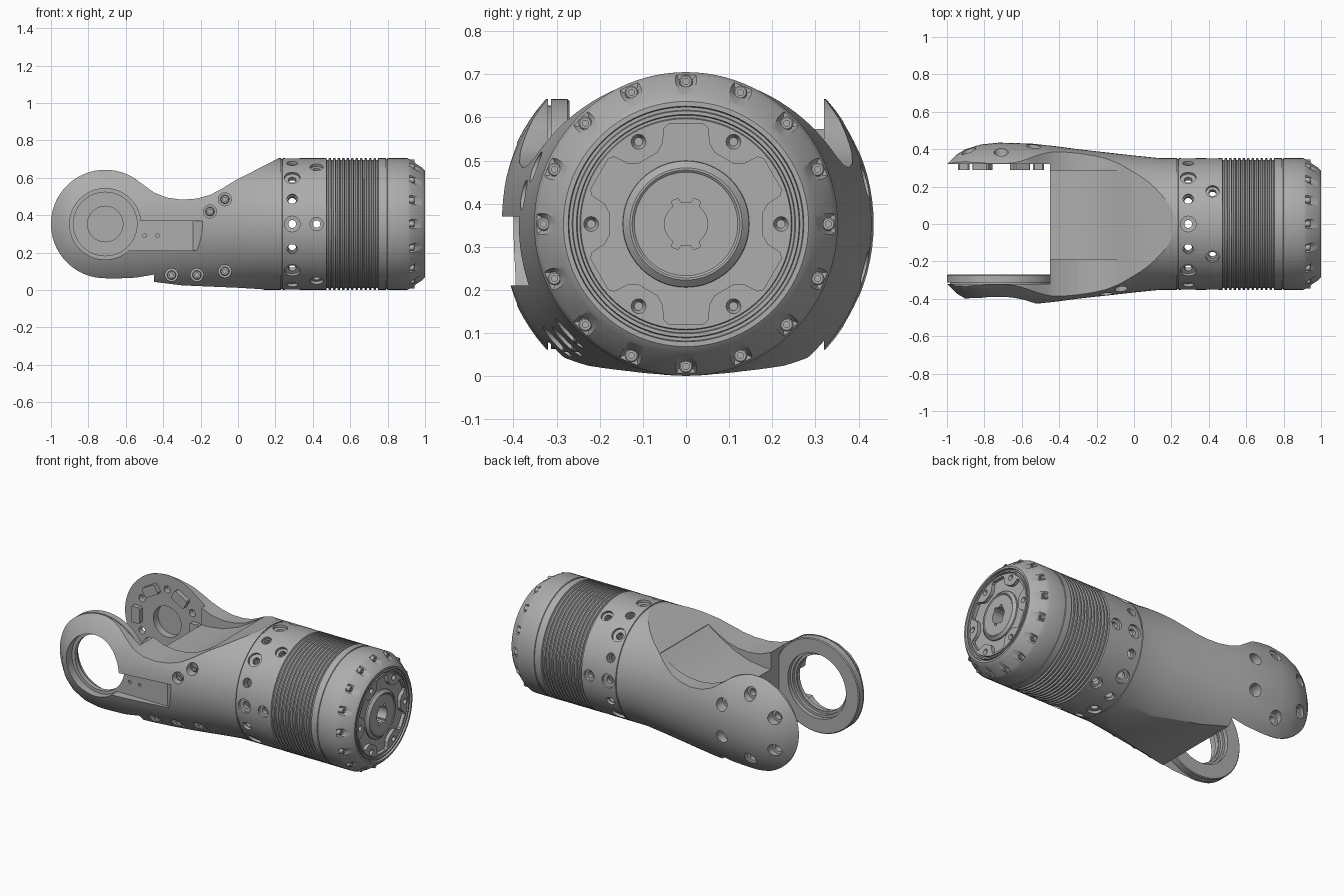
import bpy, bmesh
from math import sin, cos, pi, radians, sqrt
from mathutils import Vector

if "Cube" in bpy.data.objects:
    bpy.data.objects.remove(bpy.data.objects["Cube"])

C = 0.353           # height of the long axis
R = 0.352           # barrel radius
EYE = Vector((-0.71, 0, C))
AXIS = Vector((0, 0, C))
LONG, FRONT, BACK = (1, 0, 0), (0, -1, 0), (0, 1, 0)

grey = bpy.data.materials.new("machined grey")
grey.use_nodes = True
grey.diffuse_color = (0.42, 0.42, 0.42, 1)
for node in grey.node_tree.nodes:
    if node.type == 'BSDF_PRINCIPLED':
        node.inputs["Base Color"].default_value = (0.42, 0.42, 0.42, 1)
parts = []


def lathe(bm, prof, org, d, n=32, closed=False):
    """Turn (distance, radius) points round an axis from org along d."""
    rot = Vector(d).to_track_quat('Z', 'Y').to_matrix()
    rings = []
    if not closed:
        prof = [(prof[0][0], 0)] + list(prof) + [(prof[-1][0], 0)]
    for h, r in prof:
        if r == 0:
            rings.append([bm.verts.new(org + rot @ Vector((0, 0, h)))] * n)
        else:
            rings.append([bm.verts.new(org + rot @ Vector(
                (r * cos(2 * pi * i / n), r * sin(2 * pi * i / n), h)))
                for i in range(n)])
    if closed:
        rings.append(rings[0])
    for a, b in zip(rings, rings[1:]):
        for i in range(n):
            j = (i + 1) % n
            bm.faces.new(list(dict.fromkeys((a[i], a[j], b[j], b[i]))))


def prism(bm, pts, axis, lo, hi):
    """Extrude a flat outline along an axis."""
    place = {'x': lambda u, v, t: (t, u, v),
             'y': lambda u, v, t: (u, t, v),
             'z': lambda u, v, t: (u, v, t)}[axis]
    a = [bm.verts.new(place(u, v, lo)) for u, v in pts]
    b = [bm.verts.new(place(u, v, hi)) for u, v in pts]
    bm.faces.new(a)
    bm.faces.new(b[::-1])
    for i in range(len(a)):
        j = (i + 1) % len(a)
        bm.faces.new((a[i], b[i], b[j], a[j]))


def finish(bm, name, keep=True):
    bmesh.ops.recalc_face_normals(bm, faces=bm.faces[:])
    mesh = bpy.data.meshes.new(name)
    bm.to_mesh(mesh)
    bm.free()
    ob = bpy.data.objects.new(name, mesh)
    bpy.context.scene.collection.objects.link(ob)
    if keep:
        parts.append(ob)
    return ob


def carve(ob, cutter_bm, op='DIFFERENCE'):
    cutter = finish(cutter_bm, "cutter", keep=False)
    cutter.hide_render = True
    mod = ob.modifiers.new("carve", 'BOOLEAN')
    mod.operation, mod.solver, mod.object = op, 'EXACT', cutter
    dg = bpy.context.evaluated_depsgraph_get()
    dg.update()
    mesh = bpy.data.meshes.new_from_object(ob.evaluated_get(dg))
    ob.modifiers.clear()
    ob.data = mesh
    bpy.data.objects.remove(cutter)


def polar(deg, r):
    return r * cos(radians(deg)), r * sin(radians(deg))


def radial(deg):
    return Vector((0, *polar(deg, 1)))


# Fork: turned hull trimmed to its side outline
bm = bmesh.new()
lathe(bm, [(-1.02, .30), (-1, .32), (-.95, .37), (-.9, .4), (-.82, .425),
           (-.72, .435), (-.55, .43), (-.42, .416), (-.3, .4), (0, .366),
           (.14, R), (.23, R)], AXIS, LONG, 96)
fork = finish(bm, "fork")
bm = bmesh.new()
outline = [(.26, .72), (.22, .706), (-.02, .583), (-.08, .545), (-.15, .508),
           (-.22, .489), (-.3, .483), (-.38, .494), (-.45, .522)]
for k in range(45):
    u, v = polar(50 + 5 * k, .29)
    outline.append((EYE.x + u, C + v))
outline += [(-.5, .05), (-.3, .025), (0, .012), (.12, .005), (.26, -.02)]
prism(bm, outline, 'y', -.6, .6)
carve(fork, bm, 'INTERSECT')

# Gap between the arms, then the sloping floor of the web
bm = bmesh.new()
prism(bm, [(-1.1, -.32), (-.45, -.32), (-.45, .32), (-1.1, .32)], 'z', -.2, 1)
carve(fork, bm)
bm = bmesh.new()
prism(bm, [(-.6, .415), (-.4, .418), (-.3, .432), (-.2, .468), (-.1, .525),
           (-.02, .58), (-.02, .9), (-.6, .9)], 'y', -.19, .285)
carve(fork, bm)

# Bearing opening and flat side pocket of the front arm
bm = bmesh.new()
lathe(bm, [(.25, .17), (.345, .17), (.345, .19), (.55, .19)], EYE, FRONT, 64)
carve(fork, bm)
bm = bmesh.new()
prism(bm, [(-.62, -.5), (-.18, -.5), (-.18, -.395), (-.24, -.35), (-.62, -.35)],
      'z', .21, .37)
carve(fork, bm)

# Arm screw holes, pin holes and the drilled back disc
bm = bmesh.new()
screws = bmesh.new()
for x, z in [(-.15, .42), (-.07, .485), (-.355, .08), (-.22, .08), (-.07, .1)]:
    d = sqrt((.366 - .115 * x) ** 2 - (z - C) ** 2)
    at = Vector((x, 0, z))
    lathe(bm, [(d - .04, .035), (d + .12, .035)], at, FRONT, 24)
    lathe(screws, [(d - .06, .024), (d - .02, .024), (d - .015, .02),
                   (d - .015, .011), (d - .03, .011)], at, FRONT, 20)
for x in (-.5, -.43):
    lathe(bm, [(.335, .01), (.4, .01)], Vector((x, 0, .29)), FRONT, 12)
lathe(bm, [(.28, .095), (.365, .095)], EYE, BACK, 48)
for k in range(6):
    u, v = polar(30 + 60 * k, .2)
    lathe(bm, [(.28, .022), (.355, .022), (.355, .038), (.55, .038)],
          EYE + Vector((u, 0, v)), BACK, 24)
carve(fork, bm)
finish(screws, "arm_screws")

# Drive lugs on the inner face of the back disc
bm = bmesh.new()
lug = [(.022, .05), (-.022, .05), (-.03, .042), (-.03, -.042),
       (-.022, -.05), (.022, -.05), (.03, -.042), (.03, .042)]
for k in range(6):
    c, s = polar(60 * k, 1)
    prism(bm, [(EYE.x + (.2 + a) * c - b * s, C + (.2 + a) * s + b * c)
               for a, b in lug], 'y', .29, .33)
finish(bm, "drive_lugs")

# Bearing ring behind the front arm
bm = bmesh.new()
lathe(bm, [(.27, .285), (.27, .2), (.295, .2), (.295, .185), (.315, .185),
           (.315, .172), (.335, .172), (.335, .275), (.313, .275),
           (.313, .29), (.275, .29)], EYE, FRONT, 64, closed=True)
finish(bm, "bearing_ring")

# Ribbed barrel with a hollow rear chamber
prof = [(.52, .31), (.23, .31), (.23, R - .005), (.236, R - .005), (.238, R),
        (.468, R)]
for k in range(12):
    x = .472 + .024 * k
    prof += [(x, R), (x + .003, R - .009), (x + .011, R - .009), (x + .014, R)]
prof += [(.79, R), (.792, R - .004), (.797, R - .004), (.799, R), (.905, R),
         (.925, .343), (.985, .3), (.995, .29), (1, .284), (1, .273),
         (.986, .271), (.986, .264), (.995, .262), (.995, .254),
         (.986, .252), (.986, .246), (.993, .244)]
bm = bmesh.new()
lathe(bm, prof, AXIS, LONG, 96)
barrel = finish(bm, "barrel")

# Vent holes round the barrel
bm = bmesh.new()
for k in range(16):
    big = k % 2 == 0
    r_out, r_in = (.042, .021) if big else (.028, .022)
    lathe(bm, [(.28, r_in), (.333, r_in), (.335, r_out), (.42, r_out)],
          AXIS + Vector((.29, 0, 0)), radial(22.5 * k), 24)
for k in range(6):
    lathe(bm, [(.28, .02), (.333, .02), (.335, .035), (.42, .035)],
          AXIS + Vector((.42, 0, 0)), radial(60 * k), 24)
carve(barrel, bm)

# Crown notches with their screws
bm = bmesh.new()
screws = bmesh.new()
for k in range(16):
    d = radial(22.5 * k)
    lathe(bm, [(.918, .022), (1.02, .064)], AXIS + d * .35, LONG, 20)
    lathe(screws, [(.9, .016), (.94, .016), (.943, .013), (.943, .007),
                   (.935, .007)], AXIS + d * .33, LONG, 16)
carve(barrel, bm)

# Lobed recess and bolt sinks in the end face
bm = bmesh.new()
lobes = []
for k in range(6):
    for a, r in [(-13, .228), (-10, .235), (10, .235), (13, .228), (16, .195),
                 (22, .178), (38, .178), (44, .195)]:
        u, v = polar(30 + 60 * k + a, r)
        lobes.append((u, C + v))
    lathe(bm, [(.975, .01), (1.01, .024)], AXIS + radial(60 * k) * .22, LONG, 20)
prism(bm, lobes, 'x', .972, 1.05)
carve(barrel, bm)
finish(screws, "crown_screws")

# Hub with a keyed bore
bm = bmesh.new()
lathe(bm, [(.96, .148), (.98, .146), (.994, .13), (.994, .125), (.99, .12)],
      AXIS, LONG, 64)
hub = finish(bm, "hub")
bore = []
for i in range(72):
    u, v = polar(5 * i + 2.5, 1)
    r = .062 if .3 < abs(u) < .58 else .05
    bore.append((r * u, C + r * v))
for ob in (barrel, hub):
    bm = bmesh.new()
    prism(bm, bore, 'x', .88, 1.1)
    carve(ob, bm)

# Colour and shading
for ob in bpy.context.selected_objects:
    ob.select_set(False)
for ob in parts:
    ob.data.materials.clear()
    ob.data.materials.append(grey)
    for p in ob.data.polygons:
        p.material_index = 0
    ob.select_set(True)
bpy.context.view_layer.objects.active = fork
bpy.ops.object.shade_smooth_by_angle(angle=radians(25))
